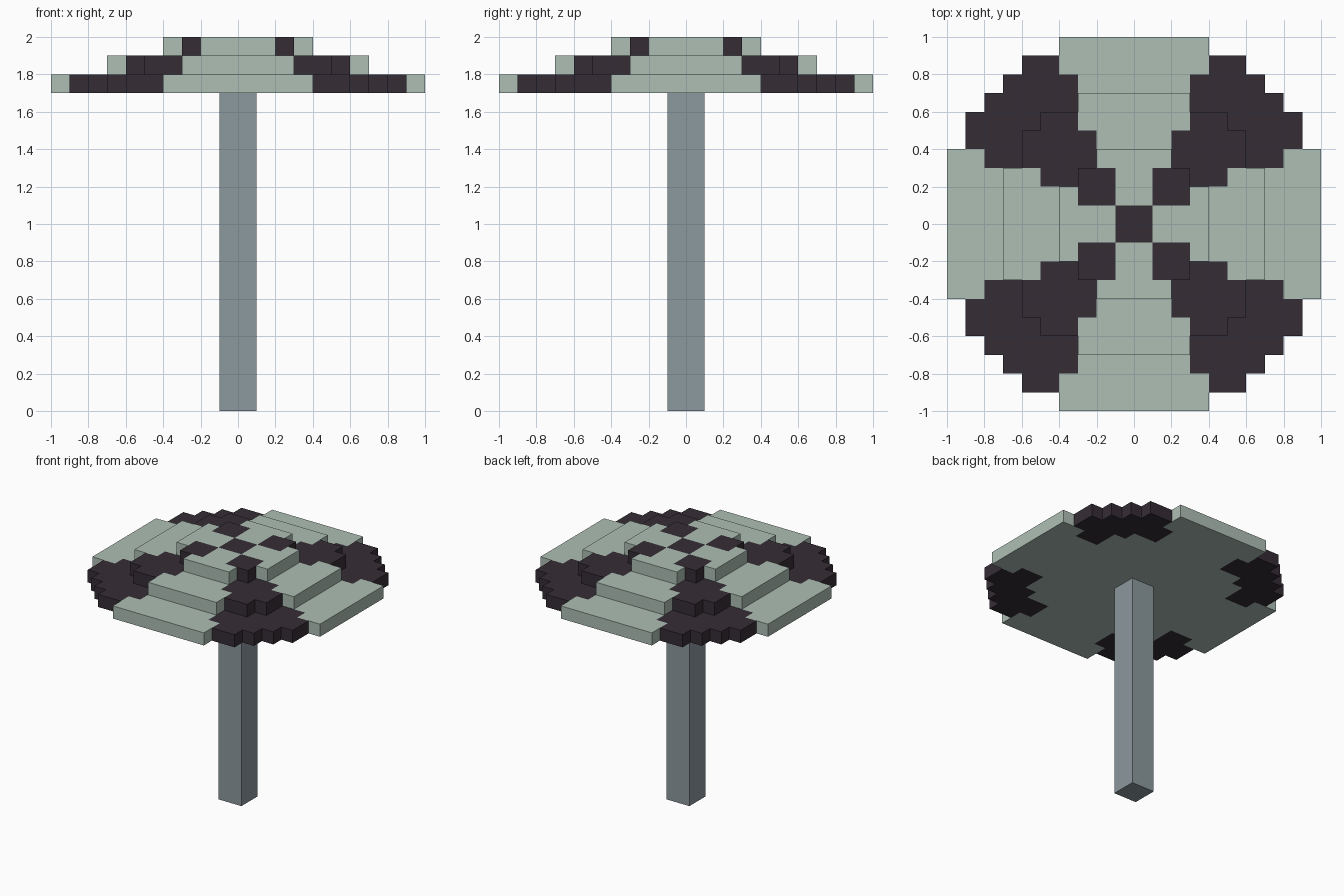
import bpy, bmesh

if "Cube" in bpy.data.objects:
    bpy.data.objects.remove(bpy.data.objects["Cube"])

U = 0.1  # block size


def material(name, rgb):
    m = bpy.data.materials.new(name)
    m.diffuse_color = (*rgb, 1)
    m.use_nodes = True
    m.node_tree.nodes["Principled BSDF"].inputs["Base Color"].default_value = m.diffuse_color
    return m


light = material("pale_sage", (0.423, 0.521, 0.462))
dark = material("dark_plum", (0.036, 0.026, 0.036))
grey = material("pole_grey", (0.262, 0.319, 0.342))


def folded(i, j):
    """Fold a block index into one eighth of the canopy: (larger, smaller)."""
    i, j = (k if k >= 0 else -k - 1 for k in (i, j))
    return max(i, j), min(i, j)


# Outline of each tier, widest first
def solid(t, i, j):
    a, b = folded(i, j)
    if t == 0:
        return a < 10 and (b < 4 or (a < 9 and a + b < 14))
    if t == 1:
        return (a < 7 and b < 3) or (a < 6 and a + b < 10)
    if t == 2:
        return (a < 4 and b < 2) or a < 3
    return False


# Dark diagonal pattern of each tier
def is_dark(t, i, j):
    a, b = folded(i, j)
    if t == 0:
        return b >= 3 and not solid(1, i, j) and not (b == 3 and a >= 8)
    if t == 1:
        return b >= 3 or (b == 2 and a in (3, 4))
    return a == 0 or (b >= 1 and a <= 2)


# Corners (in blocks) of the six block faces, keyed by outward direction
FACES = {
    (1, 0, 0): ((1, 0, 0), (1, 1, 0), (1, 1, 1), (1, 0, 1)),
    (-1, 0, 0): ((0, 0, 0), (0, 0, 1), (0, 1, 1), (0, 1, 0)),
    (0, 1, 0): ((0, 1, 0), (0, 1, 1), (1, 1, 1), (1, 1, 0)),
    (0, -1, 0): ((0, 0, 0), (1, 0, 0), (1, 0, 1), (0, 0, 1)),
    (0, 0, 1): ((0, 0, 1), (1, 0, 1), (1, 1, 1), (0, 1, 1)),
    (0, 0, -1): ((0, 0, 0), (0, 1, 0), (1, 1, 0), (1, 0, 0)),
}


def make_object(name, bm, mats):
    me = bpy.data.meshes.new(name)
    bm.to_mesh(me)
    bm.free()
    for m in mats:
        me.materials.append(m)
    ob = bpy.data.objects.new(name, me)
    bpy.context.collection.objects.link(ob)


def canopy_tier(name, t):
    """Only the exposed faces of the blocks in one tier."""
    bm = bmesh.new()
    for i in range(-10, 10):
        for j in range(-10, 10):
            if not solid(t, i, j):
                continue
            for (dx, dy, dz), corners in FACES.items():
                if solid(t + dz, i + dx, j + dy) and t + dz >= 0:
                    continue
                f = bm.faces.new([bm.verts.new(((i + x) * U, (j + y) * U, 1.7 + (t + z) * U))
                                  for x, y, z in corners])
                f.material_index = int(is_dark(t, i, j))
    bmesh.ops.remove_doubles(bm, verts=bm.verts, dist=0.001)
    make_object(name, bm, (light, dark))


# solid() has no tier below zero, so the underside of the lowest tier stays open to view
for tier, part in enumerate(("canopy_lower", "canopy_middle", "canopy_top")):
    canopy_tier(part, tier)

# Pole
bm = bmesh.new()
bmesh.ops.create_cube(bm, size=1)
bmesh.ops.scale(bm, vec=(0.2, 0.2, 1.7), verts=bm.verts)
bmesh.ops.translate(bm, vec=(0, 0, 0.85), verts=bm.verts)
make_object("pole", bm, (grey,))
